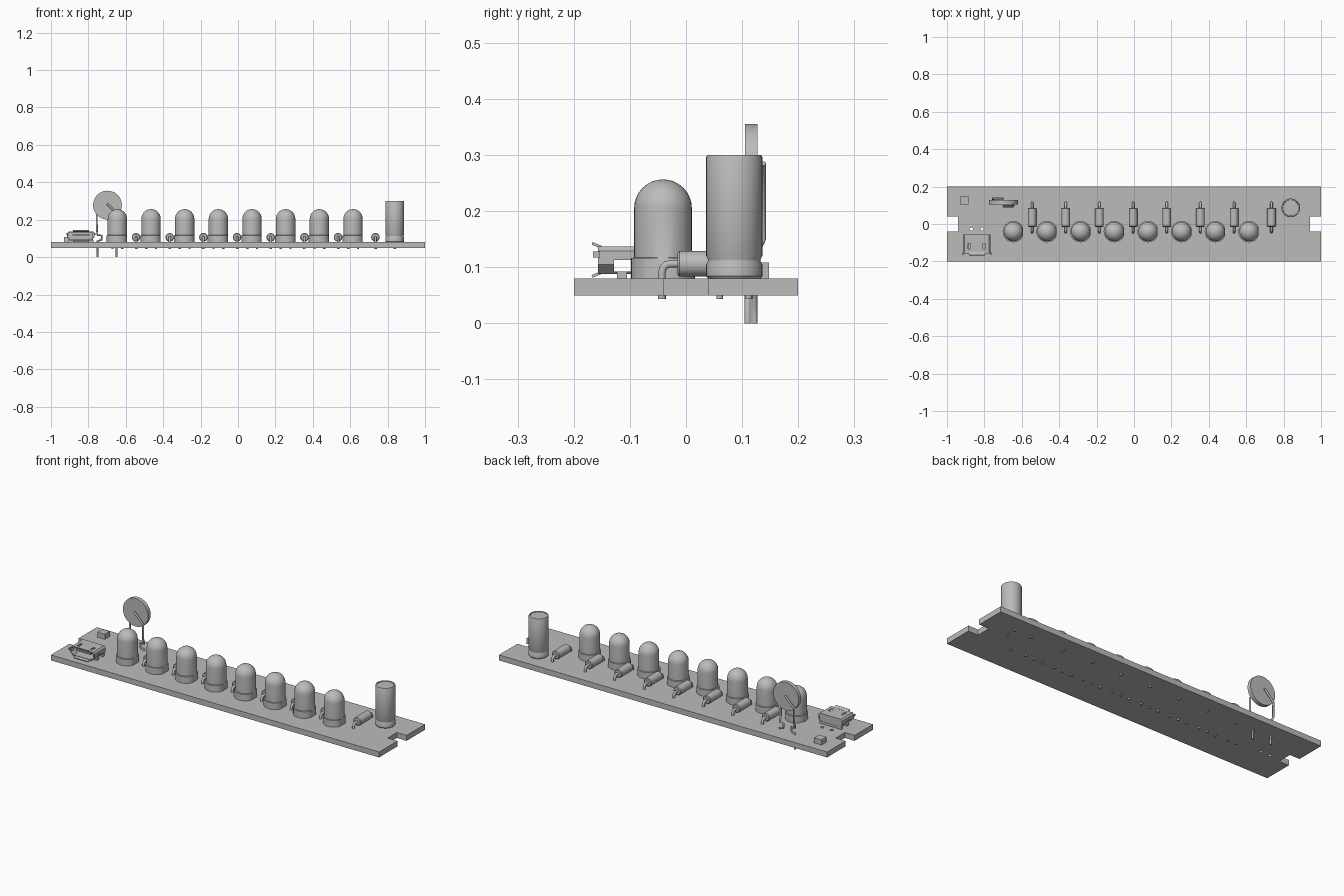
import bpy, bmesh, math
from mathutils import Matrix, Vector

old = bpy.data.objects.get("Cube")
if old:
    bpy.data.objects.remove(old, do_unlink=True)

grey = bpy.data.materials.new("plain grey")
grey.use_nodes = True
COLOR = (0.5, 0.5, 0.5, 1)
grey.diffuse_color = COLOR
grey.node_tree.nodes["Principled BSDF"].inputs["Base Color"].default_value = COLOR

BOTTOM, TOP, PIN_END = 0.05, 0.08, 0.043
LED_Y = -0.041
solids = []


def add(name, data, loc=(0, 0, 0), rot=(0, 0, 0)):
    ob = bpy.data.objects.new(name, data)
    ob.location, ob.rotation_euler = loc, rot
    bpy.context.collection.objects.link(ob)
    if not data.materials:
        data.materials.append(grey)
    if data.id_type == 'MESH':
        solids.append(ob)
    return ob


def finish(bm, name):
    bmesh.ops.recalc_face_normals(bm, faces=bm.faces)
    me = bpy.data.meshes.new(name)
    bm.to_mesh(me)
    bm.free()
    return me


def lathe(name, profile, segs=32, flat=None):
    """Spin (radius, height) points about z; flat trims the +x side."""
    bm = bmesh.new()
    rings = []
    for r, z in profile:
        ring = []
        for i in range(segs):
            a = math.tau * i / segs
            x = r * math.cos(a)
            ring.append(bm.verts.new((min(x, flat) if flat else x, r * math.sin(a), z)))
        rings.append(ring)
    for a, b in zip(rings, rings[1:]):
        for i in range(segs):
            j = (i + 1) % segs
            bm.faces.new((a[i], a[j], b[j], b[i]))
    bm.faces.new(rings[0])
    bm.faces.new(rings[-1])
    return finish(bm, name)


def box(name, lo, hi, tilt=0):
    size = Vector(hi) - Vector(lo)
    bm = bmesh.new()
    bmesh.ops.create_cube(bm, size=1, matrix=Matrix.Diagonal((*size, 1)))
    return add(name, finish(bm, name), (Vector(lo) + Vector(hi)) / 2, (tilt, 0, 0))


def wire(name, paths, radius):
    cu = bpy.data.curves.new(name, 'CURVE')
    cu.dimensions = '3D'
    cu.bevel_depth, cu.bevel_resolution, cu.use_fill_caps = radius, 3, True
    for path in paths:
        sp = cu.splines.new('POLY')
        sp.points.add(len(path) - 1)
        for p, co in zip(sp.points, path):
            p.co = (*co, 1)
    return cu


def cut(target, cutter):
    cutter.hide_render = True
    cutter.hide_set(True)
    solids.remove(cutter)
    mod = target.modifiers.new("cut", 'BOOLEAN')
    mod.operation, mod.object, mod.solver = 'DIFFERENCE', cutter, 'EXACT'


# Circuit board with a notch in each end
half = [(-1, -0.2), (1, -0.2), (1, -0.04), (0.94, -0.04)]
outline = half + [(0.94, 0.04), (1, 0.04), (1, 0.2), (-1, 0.2),
                  (-1, 0.04), (-0.94, 0.04), (-0.94, -0.04), (-1, -0.04)]
bm = bmesh.new()
face = bm.faces.new([bm.verts.new((x, y, BOTTOM)) for x, y in outline])
ext = bmesh.ops.extrude_face_region(bm, geom=[face])
bmesh.ops.translate(bm, vec=(0, 0, TOP - BOTTOM),
                    verts=[v for v in ext["geom"] if isinstance(v, bmesh.types.BMVert)])
board = add("circuit_board", finish(bm, "circuit_board"))

# Locating holes behind the socket
hole = lathe("hole_cutter", [(0.009, 0), (0.009, 0.1)], 16)
for x in (-0.87, -0.813):
    cut(board, add("hole_cutter", hole, (x, -0.027, 0.02)))

# Row of domed lamps, each with two leads
R, DOME_Z = 0.0515, 0.125
dome = [(max(R * math.cos(a), 0.0005), DOME_Z + R * math.sin(a))
        for a in [math.pi / 2 * i / 8 for i in range(9)]]
lamp = lathe("lamp", [(0.057, 0), (0.057, 0.036), (R, 0.037)] + dome, flat=R)
lamp_pins = wire("lamp_pins", [[(s, 0, BOTTOM), (s, 0, PIN_END)] for s in (-0.026, 0.026)], 0.006)
for i in range(8):
    x = -0.645 + 0.18 * i
    add("lamp", lamp, (x, LED_Y, TOP))
    add("lamp_pins", lamp_pins, (x, LED_Y, 0))

# Resistors lying across the board on bent leads
RES_Z, MID = 0.106, 0.035
body = lathe("resistor_body", [(0.019, 0), (0.023, 0.003), (0.023, 0.098), (0.019, 0.101)], 20)
bends = [(0.078, PIN_END), (0.078, 0.09), (0.076, 0.098), (0.071, 0.104), (0.063, RES_Z), (0.045, RES_Z)]
leads = wire("resistor_leads", [[(0, MID + s * y, z) for y, z in bends] for s in (-1, 1)], 0.007)
for x in [-0.545 + 0.18 * i for i in range(7)] + [0.735]:
    add("resistor_body", body, (x, -0.015, RES_Z), (-math.pi / 2, 0, 0))
    add("resistor_leads", leads, (x, 0, 0))

# Upright can capacitor with a crimped base and rimmed top
can = lathe("capacitor_can", [(0.047, 0), (0.05, 0.004), (0.05, 0.025), (0.047, 0.031), (0.047, 0.034),
                              (0.05, 0.04), (0.05, 0.216), (0.048, 0.22), (0.043, 0.22), (0.042, 0.217)], 40)
add("capacitor_can", can, (0.838, 0.086, TOP))
add("capacitor_pins", wire("capacitor_pins", [[(0.838, y, BOTTOM), (0.838, y, PIN_END)]
                                              for y in (0.06, 0.112)], 0.006))

# Disc component on two long legs, one crossing each face
disc = lathe("disc", [(0.077, 0), (0.077, 0.022)], 36)
add("disc", disc, (-0.698, 0.105, 0.278), (-math.pi / 2, 0, 0))


def leg(side, y, pin_y):
    shape = [(0, y, 0.285), (0.055, y, 0.23), (0.055, y, 0.15), (0.051, pin_y, 0.118),
             (0.028, pin_y, 0.115), (0.03, pin_y, 0.092), (0.051, pin_y, 0.085), (0.051, pin_y, 0)]
    return [(-0.70 + side * x, yy, z) for x, yy, z in shape]


add("disc_legs", wire("disc_legs", [leg(-1, 0.137, 0.122), leg(1, 0.095, 0.11)], 0.0055))

# Small chip
box("small_chip", (-0.93, 0.105, TOP), (-0.885, 0.148, 0.108))

# Socket shell: a hollow tube with a tapered lower half
CX, CZ = -0.84, 0.113
side = [(0.055, 0.088), (0.073, 0.105), (0.073, 0.129), (0.065, 0.137)]
section = side + [(-x, z) for x, z in reversed(side)]
FRONT, BACK = -0.157, -0.056
bm = bmesh.new()
loops = [[bm.verts.new((CX + x * sx, y, CZ + (z - CZ) * sz)) for x, z in section]
         for sx, sz, y in ((1, 1, FRONT), (1, 1, BACK), (0.93, 0.8, BACK), (0.93, 0.8, FRONT))]
for a, b in zip(loops, loops[1:] + loops[:1]):
    for i in range(len(section)):
        j = (i + 1) % len(section)
        bm.faces.new((a[i], a[j], b[j], b[i]))
shell = add("socket_shell", finish(bm, "socket_shell"))
cut(shell, box("side_cutter", (CX - 0.1, -0.128, 0.0925), (CX + 0.1, -0.098, 0.1125)))
for s in (-1, 1):
    x = CX + s * 0.04
    cut(shell, box("slot_cutter", (x - 0.007, -0.135, 0.13), (x + 0.007, -0.105, 0.15)))
    # Feet and side lips of the socket
    x = CX + s * 0.055
    box("socket_foot", (x - 0.012, -0.123, TOP), (x + 0.012, -0.105, 0.0925))
    x = CX + s * 0.074
    box("side_lip", (x - 0.003, -0.166, 0.117), (x + 0.003, -0.153, 0.128))
box("socket_back", (CX - 0.066, -0.07, TOP), (CX + 0.066, -0.058, 0.132))
box("socket_tongue", (CX - 0.045, -0.148, 0.115), (CX + 0.045, -0.06, 0.122))
box("top_lip", (CX - 0.043, -0.168, 0.1365), (CX + 0.043, -0.15, 0.1415), -0.4)
box("bottom_lip", (CX - 0.043, -0.168, 0.0845), (CX + 0.043, -0.15, 0.0895), 0.4)

# Smooth the round parts and keep hard edges crisp
bpy.ops.object.select_all(action='DESELECT')
for ob in solids:
    ob.select_set(True)
bpy.context.view_layer.objects.active = board
bpy.ops.object.shade_smooth_by_angle(angle=math.radians(35))
